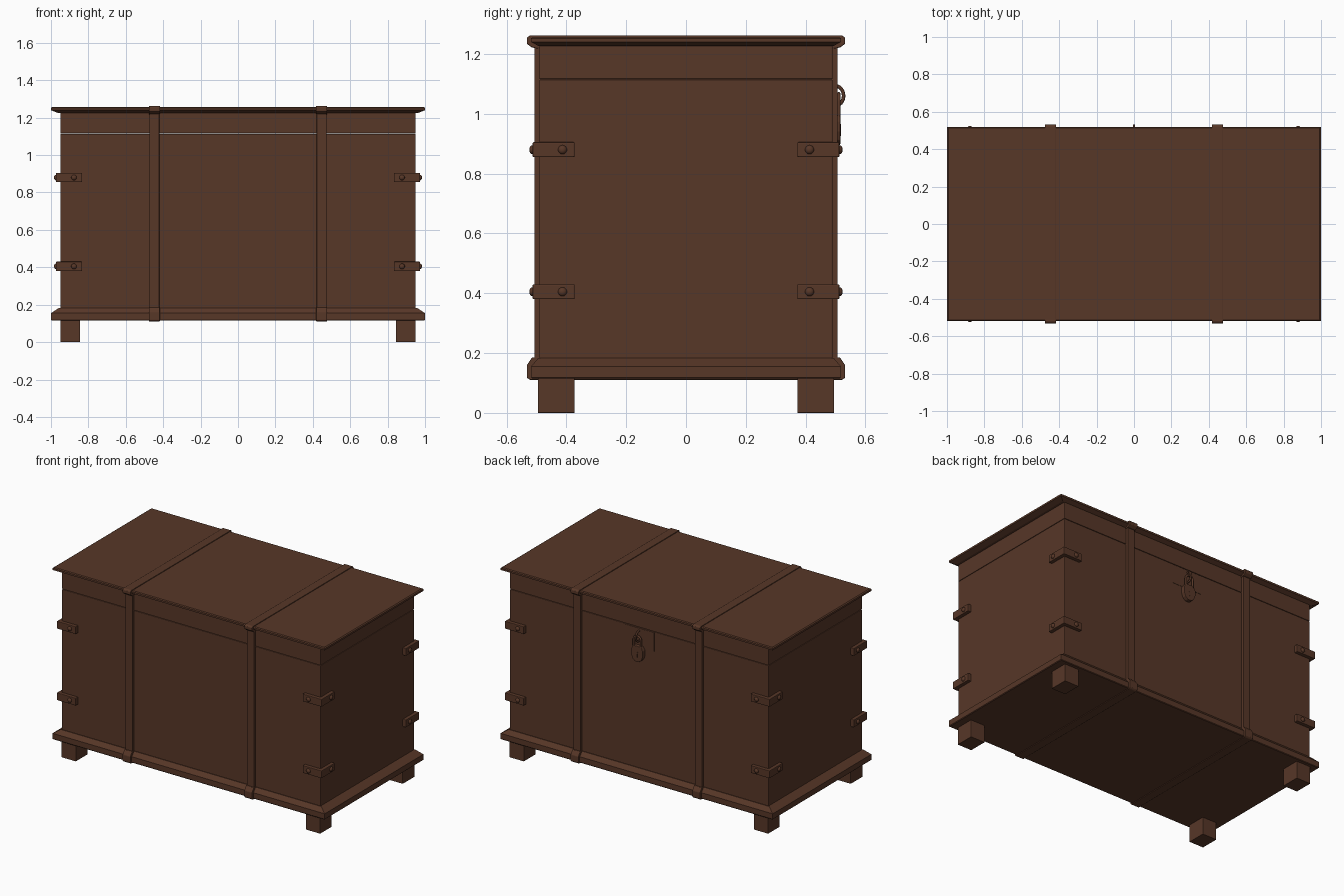
import bpy, bmesh, math
from mathutils import Matrix, Vector

if "Cube" in bpy.data.objects:
    bpy.data.objects.remove(bpy.data.objects["Cube"])

wood = bpy.data.materials.new("dark_brown_wood")
wood.diffuse_color = (0.096, 0.038, 0.0205, 1)
wood.use_nodes = True
wood.node_tree.nodes["Principled BSDF"].inputs["Base Color"].default_value = wood.diffuse_color


def finish(name, bm, bevel=0, smooth=False):
    bmesh.ops.recalc_face_normals(bm, faces=bm.faces[:])
    me = bpy.data.meshes.new(name)
    bm.to_mesh(me)
    bm.free()
    me.materials.append(wood)
    for p in me.polygons:
        p.use_smooth = smooth
    ob = bpy.data.objects.new(name, me)
    bpy.context.collection.objects.link(ob)
    if bevel:
        m = ob.modifiers.new("bevel", 'BEVEL')
        m.width = bevel
        m.segments = 2
        m.limit_method = 'ANGLE'
    return ob


def tiers(name, rings, bevel=0):
    """Rectangular solid from stacked rings (half x, half y, z)."""
    bm = bmesh.new()
    loops = [[bm.verts.new((sx * hx, sy * hy, z))
              for sx, sy in ((-1, -1), (1, -1), (1, 1), (-1, 1))] for hx, hy, z in rings]
    bm.faces.new(loops[0])
    bm.faces.new(loops[-1])
    for a, b in zip(loops, loops[1:]):
        for i in range(4):
            j = (i + 1) % 4
            bm.faces.new((a[i], a[j], b[j], b[i]))
    return finish(name, bm, bevel)


def prism(name, pts, direction, bevel=0):
    """Extrude a closed 3D outline along a vector."""
    bm = bmesh.new()
    f = bm.faces.new([bm.verts.new(p) for p in pts])
    r = bmesh.ops.extrude_face_region(bm, geom=[f])
    bmesh.ops.translate(bm, vec=Vector(direction),
                        verts=[v for v in r["geom"] if isinstance(v, bmesh.types.BMVert)])
    return finish(name, bm, bevel)


def tube(name, pts, radius, cyclic=False):
    """Round rod along a path."""
    cu = bpy.data.curves.new(name, 'CURVE')
    cu.dimensions = '3D'
    cu.bevel_depth = radius
    cu.bevel_resolution = 2
    cu.use_fill_caps = True
    sp = cu.splines.new('POLY')
    sp.points.add(len(pts) - 1)
    for q, p in zip(sp.points, pts):
        q.co = (*p, 1)
    sp.use_cyclic_u = cyclic
    cu.materials.append(wood)
    ob = bpy.data.objects.new(name, cu)
    bpy.context.collection.objects.link(ob)


def rivet(name, loc, normal):
    bm = bmesh.new()
    bmesh.ops.create_uvsphere(bm, u_segments=14, v_segments=8, radius=1)
    rot = Vector(normal).to_track_quat('Z', 'Y').to_matrix().to_4x4()
    bm.transform(Matrix.Translation(loc) @ rot @ Matrix.Diagonal((0.015, 0.015, 0.011, 1)))
    finish(name, bm, smooth=True)


# Chest box, lid and base moulding
tiers("chest_body", [(0.95, 0.49, 0.16), (0.95, 0.49, 1.114)], 0.003)
tiers("lid_skirt", [(0.95, 0.49, 1.116), (0.95, 0.49, 1.235)], 0.003)
tiers("lid_top", [(0.965, 0.492, 1.226), (1.0, 0.518, 1.24),
                  (1.0, 0.518, 1.252), (0.993, 0.512, 1.257)])
tiers("base_moulding", [(0.996, 0.515, 0.115), (1.0, 0.518, 0.119),
                        (1.0, 0.518, 0.155), (0.957, 0.494, 0.183)])

# Straps running around the chest: wide caps on lid and base, slim uprights
cap = [(0.495, 1.218), (0.516, 1.222), (0.532, 1.234), (0.532, 1.254), (0.522, 1.262)]
foot = [(0.522, 0.110), (0.532, 0.118), (0.532, 0.160), (0.514, 0.186), (0.495, 0.186)]
upright = [(0.507, 0.16), (0.507, 1.235)]
for s, side in ((-1, "left"), (1, "right")):
    for part, half, w in (("lid_strap", cap, 0.06), ("base_strap", foot, 0.058),
                          ("upright_strap", upright, 0.052)):
        x = s * 0.447 - w / 2
        outline = [(x, y, z) for y, z in half] + [(x, -y, z) for y, z in reversed(half)]
        prism(f"{side}_{part}", outline, (w, 0, 0), 0.003)

# Feet, corner brackets and rivets at each corner
for sx in (-1, 1):
    for sy in (-1, 1):
        corner = ("left" if sx < 0 else "right") + ("_front" if sy < 0 else "_back")
        foot_pts = [(sx * a, sy * b, 0) for a, b in
                    ((0.845, 0.372), (0.95, 0.372), (0.95, 0.495), (0.845, 0.495))]
        prism(corner + "_foot", foot_pts, (0, 0, 0.13), 0.002)
        for level, z in (("lower", 0.405), ("upper", 0.88)):
            ell = [(0.973, 0.372), (0.973, 0.513), (0.833, 0.513),
                   (0.833, 0.485), (0.945, 0.485), (0.945, 0.372)]
            prism(f"{corner}_{level}_bracket",
                  [(sx * a, sy * b, z - 0.025) for a, b in ell], (0, 0, 0.05), 0.004)
            rivet(f"{corner}_{level}_face_rivet", (sx * 0.877, sy * 0.513, z), (0, sy, 0))
            rivet(f"{corner}_{level}_side_rivet", (sx * 0.973, sy * 0.413, z), (sx, 0, 0))

# Hasp plate and staple on the back
tiers("hasp_plate", [(0.11, 0.002, 0.985), (0.11, 0.002, 1.11)]).location.y = 0.49
tube("staple", [(0, 0.497 + 0.03 * math.cos(a), 1.06 + 0.034 * math.sin(a))
                for a in [k * math.tau / 24 for k in range(24)]], 0.006, True)

# Padlock: rounded body, shackle and keyhole
shape = [(-0.028, 1.0), (0.028, 1.0), (0.043, 0.975), (0.043, 0.94), (0.033, 0.912),
         (0.014, 0.896), (-0.014, 0.896), (-0.033, 0.912), (-0.043, 0.94), (-0.043, 0.975)]
prism("padlock_body", [(x, 0.488, z) for x, z in shape], (0, 0.028, 0), 0.003)
arc = [(0.026 * math.cos(a), 0.51, 1.04 + 0.026 * math.sin(a))
       for a in [k * math.pi / 12 for k in range(13)]]
tube("padlock_shackle", [(0.026, 0.51, 0.99)] + arc + [(-0.026, 0.51, 0.99)], 0.007)
keyhole = [(-0.004, 0.925), (0.004, 0.925), (0.004, 0.948), (0.009, 0.957),
           (0, 0.966), (-0.009, 0.957), (-0.004, 0.948)]
prism("padlock_keyhole", [(x, 0.51, z) for x, z in keyhole], (0, 0.008, 0))
